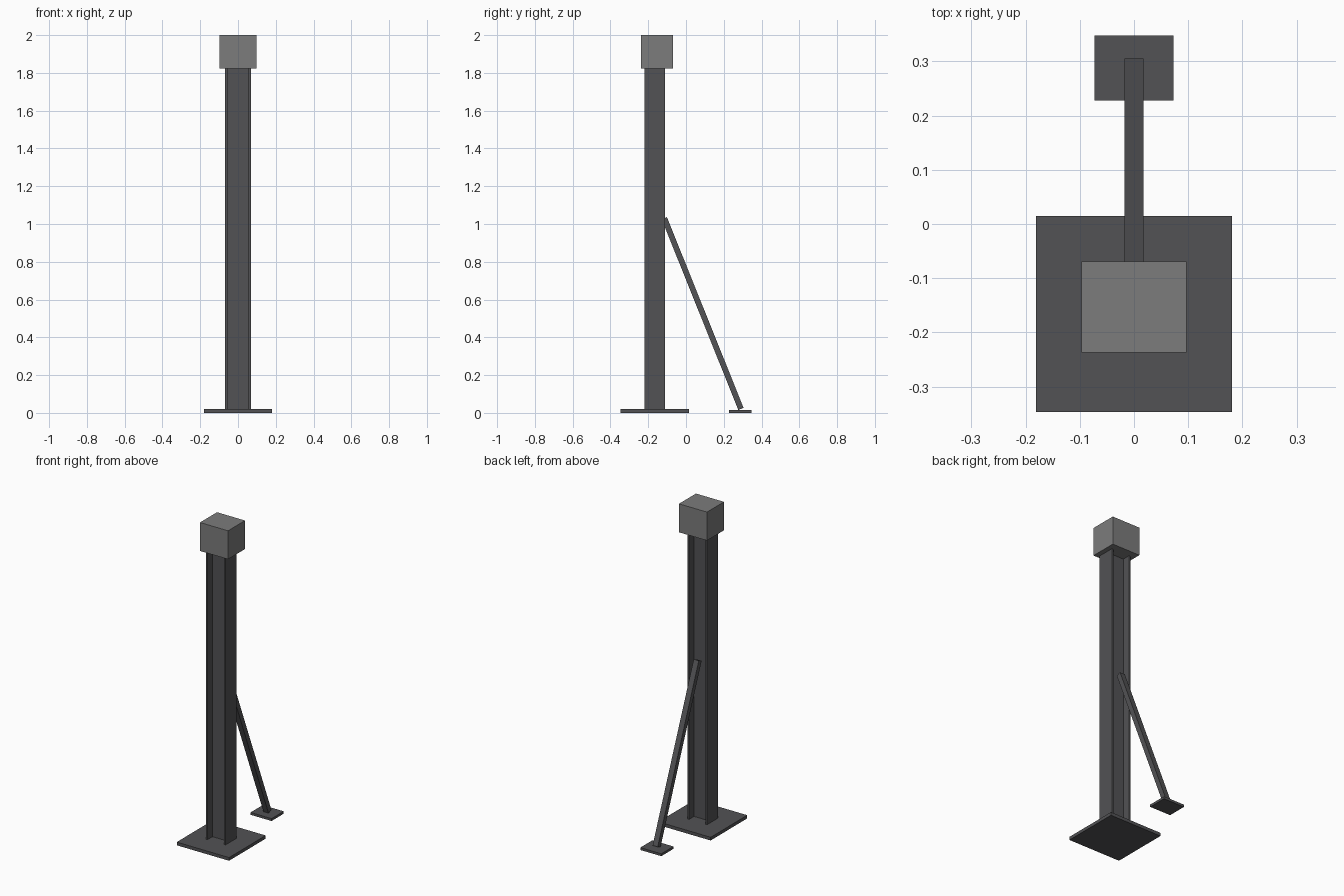
import bpy, bmesh
from mathutils import Matrix, Vector

if "Cube" in bpy.data.objects:
    bpy.data.objects.remove(bpy.data.objects["Cube"])


def extrude(name, profile, height, matrix):
    """Extrude a closed xy profile upward, then place it."""
    bm = bmesh.new()
    face = bm.faces.new([bm.verts.new((x, y, 0)) for x, y in profile])
    top = bmesh.ops.extrude_face_region(bm, geom=[face])["geom"]
    verts = [v for v in top if isinstance(v, bmesh.types.BMVert)]
    bmesh.ops.translate(bm, verts=verts, vec=(0, 0, height))
    bmesh.ops.recalc_face_normals(bm, faces=bm.faces)
    mesh = bpy.data.meshes.new(name)
    bm.to_mesh(mesh)
    bm.free()
    obj = bpy.data.objects.new(name, mesh)
    obj.matrix_world = matrix
    bpy.context.collection.objects.link(obj)
    obj.data.materials.append(steel)
    return obj


def rect(w, d):
    return [(-w / 2, -d / 2), (w / 2, -d / 2), (w / 2, d / 2), (-w / 2, d / 2)]


def h_section(w, d, flange, web):
    """Flanges at both x ends, web along x."""
    a, b, c, e = w / 2, w / 2 - flange, d / 2, web / 2
    half = [(a, -c), (a, c), (b, c), (b, e), (-b, e), (-b, c)]
    return half + [(-x, -y) for x, y in half]


def at(y, z):
    return Matrix.Translation((0, y, z))


steel = bpy.data.materials.new("dark_steel")
steel.diffuse_color = (0.085, 0.085, 0.09, 1)
steel.use_nodes = True
steel.node_tree.nodes["Principled BSDF"].inputs["Base Color"].default_value = steel.diffuse_color

# Ground plates
extrude("base_plate", rect(0.362, 0.362), 0.02, at(-0.166, 0))
extrude("brace_foot", rect(0.145, 0.12), 0.015, at(0.288, 0))

# H-beam column
extrude("column", h_section(0.135, 0.108, 0.011, 0.011), 1.81, at(-0.166, 0.015))

# Block on top of the column
cap = extrude("top_block", rect(0.194, 0.168), 0.178, at(-0.153, 1.822))
grey = bpy.data.materials.new("grey_block")
grey.diffuse_color = (0.2, 0.2, 0.2, 1)
grey.use_nodes = True
grey.node_tree.nodes["Principled BSDF"].inputs["Base Color"].default_value = grey.diffuse_color
cap.data.materials[0] = grey

# Slanted brace from the foot to the back of the column
start, end = Vector((0, 0.291, 0.021)), Vector((0, -0.115, 1.031))
axis = end - start
tilt = Vector((0, 0, 1)).rotation_difference(axis).to_matrix().to_4x4()
extrude("brace", rect(0.035, 0.03), axis.length, Matrix.Translation(start) @ tilt)
